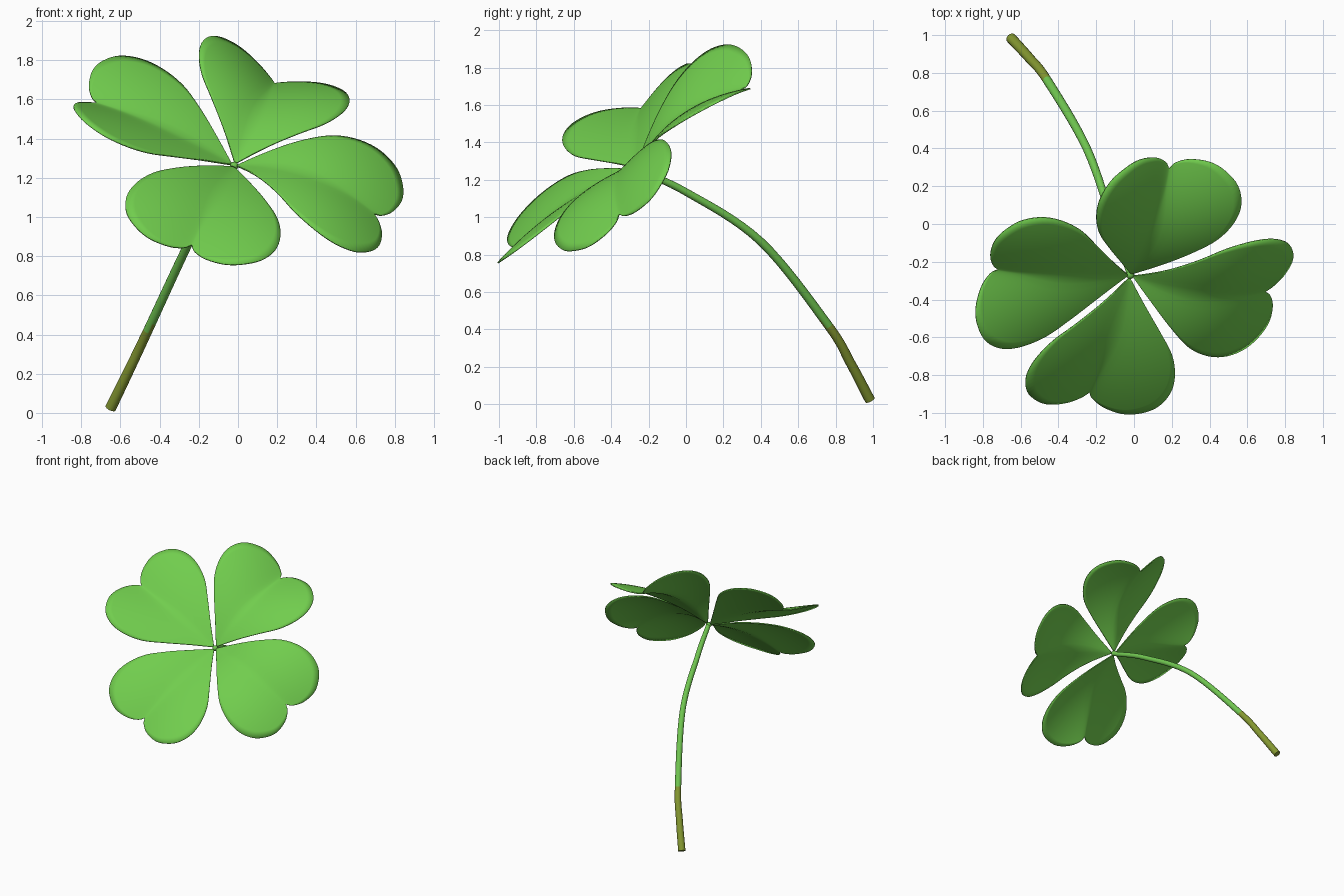
import bpy
import bmesh
from mathutils import Vector

cube = bpy.data.objects.get("Cube")
if cube:
    bpy.data.objects.remove(cube, do_unlink=True)

CENTRE = Vector((-0.02, -0.27, 1.26))
FACING = Vector((0.24, -0.64, 0.75)).normalized()
NOTCH = 0.77      # length of the midrib
HALF_WIDTH = 0.4


def material(name, colour):
    mat = bpy.data.materials.new(name)
    mat.use_nodes = True
    mat.diffuse_color = (*colour, 1)
    mat.node_tree.nodes["Principled BSDF"].inputs["Base Color"].default_value = (*colour, 1)
    return mat


leaf_green = material("leaf green", (0.165, 0.61, 0.075))
stem_green = material("stem green", (0.16, 0.56, 0.08))
stem_olive = material("stem olive", (0.23, 0.31, 0.03))


def smooth_path(points, steps):
    """Sample a smooth curve through the given points."""
    pts = [Vector(p) for p in points]
    pts = [2 * pts[0] - pts[1]] + pts + [2 * pts[-1] - pts[-2]]
    path = []
    for a, b, c, d in zip(pts, pts[1:], pts[2:], pts[3:]):
        for k in range(steps):
            f = k / steps
            path.append(0.5 * (2 * b + (c - a) * f + (2 * a - 5 * b + 4 * c - d) * f ** 2
                               + (3 * b - a - 3 * c + d) * f ** 3))
    return path + [pts[-2]]


def finish(bm, name, mats):
    bmesh.ops.remove_doubles(bm, verts=bm.verts, dist=0.0005)
    bmesh.ops.recalc_face_normals(bm, faces=bm.faces)
    mesh = bpy.data.meshes.new(name)
    bm.to_mesh(mesh)
    bm.free()
    for mat in mats:
        mesh.materials.append(mat)
    obj = bpy.data.objects.new(name, mesh)
    bpy.context.collection.objects.link(obj)
    bpy.ops.object.select_all(action="DESELECT")
    obj.select_set(True)
    bpy.context.view_layer.objects.active = obj
    bpy.ops.object.shade_smooth_by_angle(angle=0.5)
    return obj


# Half outline of the heart-shaped leaflet: distance along midrib, distance aside
outline = smooth_path([(0.015, 0.003), (0.15, 0.115), (0.3, 0.245), (0.42, 0.34),
                       (0.55, 0.395), (0.67, 0.405), (0.775, 0.365), (0.84, 0.285),
                       (0.865, 0.2), (0.85, 0.1), (0.81, 0.03), (NOTCH, 0)], 4)


def leaflet(name, tip, length, arch, lifts):
    """Heart folded up along the midrib, arched lengthwise; one lift for each half."""
    axis = Vector(tip).normalized()
    side = FACING.cross(axis).normalized()
    up = axis.cross(side)
    bm = bmesh.new()
    cols = 10

    def place(along, aside, sign, lift):
        bend = 1 - (2 * along / NOTCH - 1) ** 2
        q = aside / HALF_WIDTH
        fold = q * q / (q + 0.06)
        height = arch * bend + fold * (lift * along / NOTCH + 0.08 * (1 - q))
        return CENTRE + axis * along * length + side * aside * sign + up * height

    for sign, lift in zip((-1, 1), lifts):
        rows = []
        for i, edge in enumerate(outline):
            rib = Vector((0.015 + (NOTCH - 0.015) * i / (len(outline) - 1), 0))
            row = [rib.lerp(edge, k / cols) for k in range(cols + 1)]
            rows.append([bm.verts.new(place(p.x, p.y, sign, lift)) for p in row])
        for a, b in zip(rows, rows[1:]):
            for k in range(cols):
                bm.faces.new((a[k], a[k + 1], b[k + 1], b[k]))
    obj = finish(bm, name, [leaf_green])
    solid = obj.modifiers.new("thickness", "SOLIDIFY")
    solid.thickness = 0.008
    solid.offset = 0


leaflet("back_leaflet", (0.21, 0.575, 0.43), 0.95, 0.085, (0.12, 0.165))
leaflet("left_leaflet", (0.73, -0.09, -0.25), 0.985, 0.1, (0.02, 0.035))
leaflet("front_leaflet", (-0.22, -0.63, -0.41), 1, 0.05, (0.035, 0.085))
leaflet("right_leaflet", (-0.72, 0.03, 0.33), 1, 0.035, (0.045, 0.175))

# Curved stem, thicker and olive towards the cut end
path = smooth_path([(-0.65, 0.983, 0.024), (-0.555, 0.88, 0.22), (-0.46, 0.762, 0.42),
                    (-0.25, 0.4, 0.87), (-0.11, 0, 1.135), (-0.02, -0.265, 1.255)], 8)
bm = bmesh.new()
rings = []
sides = 16
for i, p in enumerate(path):
    tangent = path[min(i + 1, len(path) - 1)] - path[max(i - 1, 0)]
    frame = tangent.to_track_quat("Z", "Y").to_matrix()
    radius = 0.028 - 0.01 * i / (len(path) - 1)
    ring = bmesh.ops.create_circle(bm, segments=sides, radius=radius)["verts"]
    for v in ring:
        v.co = p + frame @ v.co
    rings.append(ring)
for a, b in zip(rings, rings[1:]):
    for k in range(sides):
        n = (k + 1) % sides
        bm.faces.new((a[k], a[n], b[n], b[k]))
for end in (rings[0], rings[-1]):
    bm.faces.new(end)
for face in bm.faces:
    face.material_index = 1 if face.calc_center_median().z < 0.43 else 0
finish(bm, "stem", [stem_green, stem_olive])

# Small knob where the leaflets join
bm = bmesh.new()
bmesh.ops.create_uvsphere(bm, u_segments=12, v_segments=8, radius=0.022)
bmesh.ops.translate(bm, verts=bm.verts, vec=CENTRE)
finish(bm, "leaf_joint", [stem_green])
